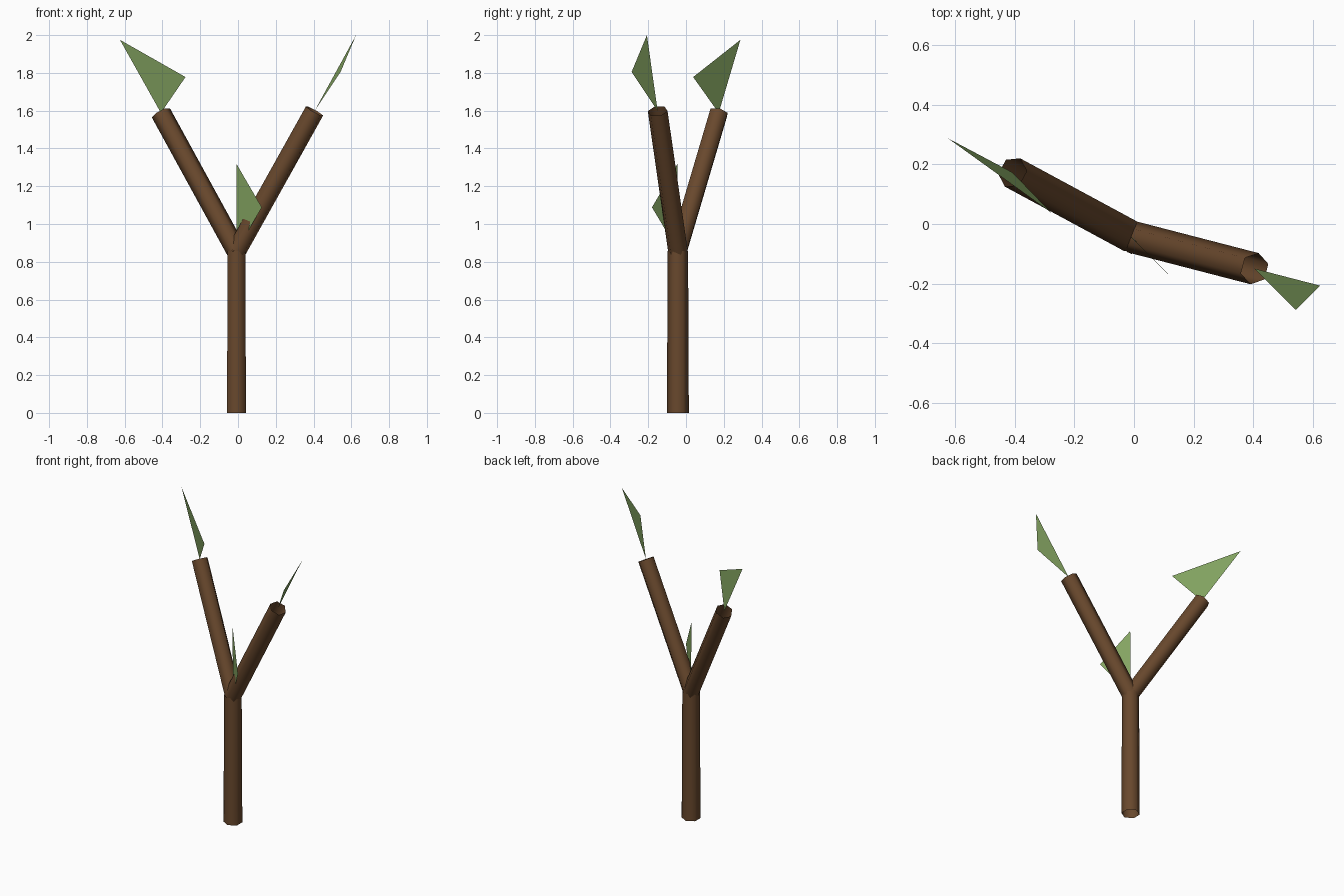
import bpy, math
from mathutils import Vector

if "Cube" in bpy.data.objects:
    bpy.data.objects.remove(bpy.data.objects["Cube"])


def material(name, color):
    mat = bpy.data.materials.new(name)
    mat.diffuse_color = color
    mat.use_nodes = True
    mat.node_tree.nodes["Principled BSDF"].inputs["Base Color"].default_value = mat.diffuse_color
    return mat


BARK = material("bark", (0.14, 0.065, 0.026, 1))
LEAF = material("leaf_green", (0.23, 0.37, 0.12, 1))


def add_mesh(name, verts, faces, mat, smooth=False):
    mesh = bpy.data.meshes.new(name)
    mesh.from_pydata(verts, [], faces)
    mesh.materials.append(mat)
    for poly in mesh.polygons:
        poly.use_smooth = smooth
    obj = bpy.data.objects.new(name, mesh)
    bpy.context.collection.objects.link(obj)
    return obj


def tube(name, start, end, r0, r1, sides=6):
    """Open six-sided tube, with a corner on the horizontal cross axis."""
    start, end = Vector(start), Vector(end)
    axis = (end - start).normalized()
    side = Vector((0, 0, 1)).cross(axis)
    side = side.normalized() if side.length > 1e-4 else Vector((0, 1, 0))
    up = axis.cross(side)
    verts = []
    for centre, r in ((start, r0), (end, r1)):
        for i in range(sides):
            a = math.tau * i / sides
            verts.append(centre + r * (math.cos(a) * side + math.sin(a) * up))
    faces = [(i, (i + 1) % sides, sides + (i + 1) % sides, sides + i)
             for i in range(sides)]
    return add_mesh(name, verts, faces, BARK, smooth=True)


# Trunk and the two branches that fork from its top
fork = (-0.008, -0.043, 0.858)
right_end = (0.405, -0.15, 1.598)
left_end = (-0.408, 0.173, 1.588)
tube("trunk", (-0.008, -0.043, 0), fork, 0.058, 0.054)
tube("right_branch", fork, right_end, 0.054, 0.054)
tube("left_branch", fork, left_end, 0.054, 0.054)

# Triangular leaves: base, side corner, tip
leaves = {
    "right_leaf": (right_end, (0.543, -0.288, 1.805), (0.625, -0.207, 2.0)),
    "left_leaf": (left_end, (-0.278, 0.038, 1.778), (-0.625, 0.288, 1.975)),
    "middle_leaf": (fork, (0.126, -0.18, 1.088), (-0.008, -0.046, 1.318)),
}
for name, corners in leaves.items():
    add_mesh(name, corners, [(0, 1, 2)], LEAF)
